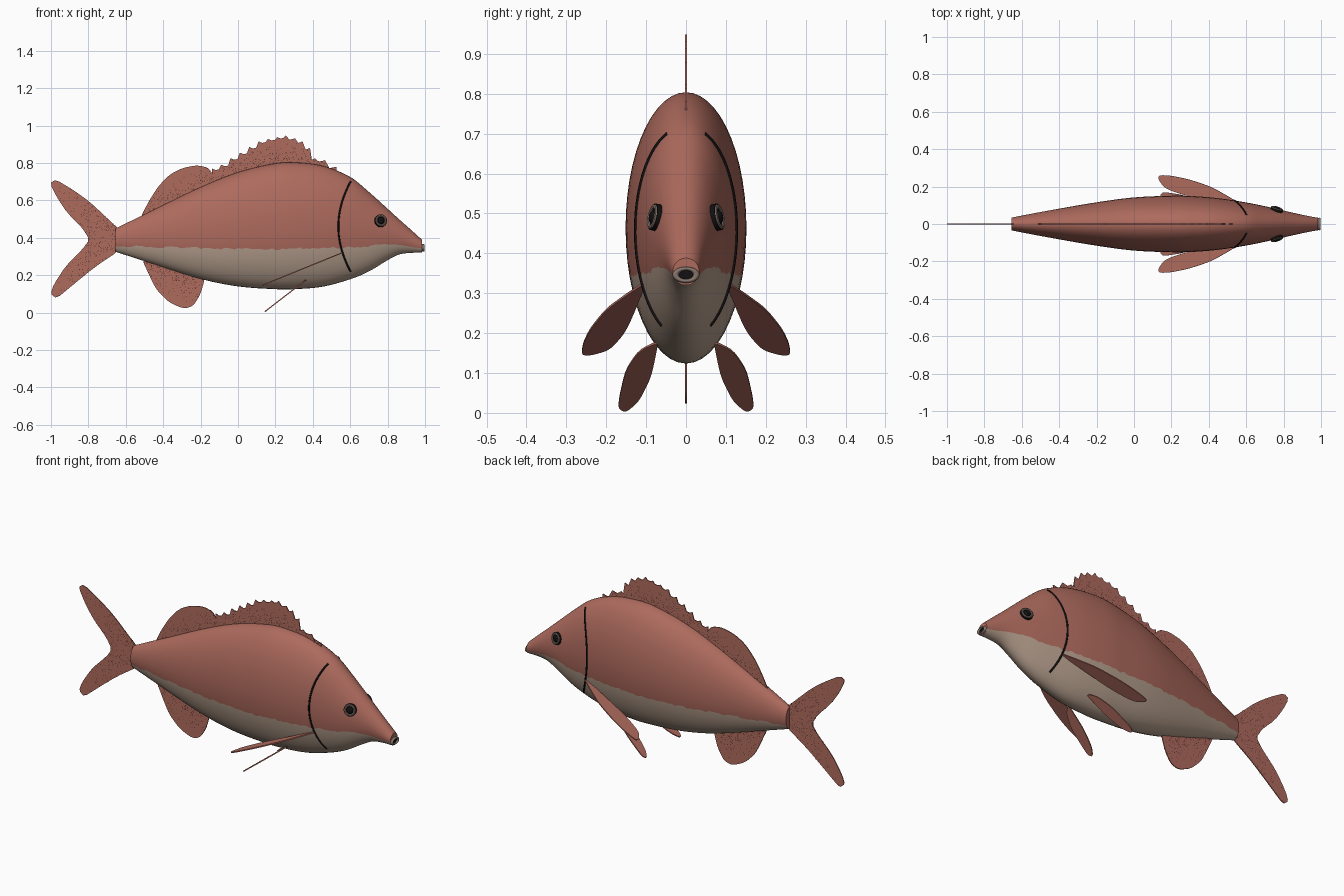
import bpy, math, random
from mathutils import Vector

random.seed(4)
if "Cube" in bpy.data.objects:
    bpy.data.objects.remove(bpy.data.objects["Cube"])


def material(name, r, g, b):
    m = bpy.data.materials.new(name)
    m.use_nodes = True
    m.diffuse_color = (r, g, b, 1)
    bsdf = m.node_tree.nodes["Principled BSDF"]
    bsdf.inputs["Base Color"].default_value = (r, g, b, 1)
    bsdf.inputs["Roughness"].default_value = 0.7
    return m


RED = material("dusty red", 0.42, 0.145, 0.11)
CREAM = material("belly cream", 0.47, 0.35, 0.27)
BLACK = material("black", 0.006, 0.005, 0.005)
GREY = material("warm grey", 0.24, 0.18, 0.15)
SPECK = material("dark speckle", 0.09, 0.03, 0.025)


def mesh_object(name, verts, faces, *mats):
    me = bpy.data.meshes.new(name)
    me.from_pydata(verts, [], faces)
    for m in mats:
        me.materials.append(m)
    ob = bpy.data.objects.new(name, me)
    bpy.context.collection.objects.link(ob)
    return ob


def select_only(ob):
    bpy.ops.object.select_all(action='DESELECT')
    ob.select_set(True)
    bpy.context.view_layer.objects.active = ob


def smooth(ob, angle=40):
    select_only(ob)
    bpy.ops.object.shade_smooth_by_angle(angle=math.radians(angle))


# Body sections: x, top z, bottom z, half width, colour line z
KEYS = [(-.655, .45, .325, .034, .357), (-.5, .525, .275, .064, .352),
        (-.2, .67, .18, .116, .345), (0, .75, .14, .142, .34),
        (.2, .798, .125, .151, .34), (.3, .803, .125, .15, .343),
        (.45, .785, .138, .138, .345), (.6, .725, .178, .115, .35),
        (.7, .645, .22, .095, .355), (.8, .555, .28, .072, .363),
        (.86, .5, .31, .058, .362), (.92, .447, .319, .045, .352),
        (.985, .388, .32, .033, .343)]


def section(x):
    """Smoothly interpolated top, bottom, half width and colour line."""
    i = max(k for k in range(len(KEYS) - 1) if k == 0 or KEYS[k][0] <= x)
    a, b = KEYS[i], KEYS[i + 1]
    p, q = KEYS[max(i - 1, 0)], KEYS[min(i + 2, len(KEYS) - 1)]
    d = b[0] - a[0]
    t = (x - a[0]) / d
    out = []
    for c in range(1, 5):
        m = (b[c] - p[c]) / (b[0] - p[0]) * d
        n = (q[c] - a[c]) / (q[0] - a[0]) * d
        s = t * t * (3 - 2 * t)
        out.append(a[c] + (b[c] - a[c]) * s + t * (1 - t) * ((1 - t) * m - t * n))
    return out


def side(x, z):
    """Half width of the body at a given height."""
    top, bottom, w, _ = section(x)
    t = (2 * z - top - bottom) / (top - bottom)
    return w * math.sqrt(max(0, 1 - t * t))


# Body: elliptical loft whose rings are split exactly on the ragged colour line
SECTIONS, UP, LOW = 90, 16, 9
HALF = UP + LOW
RING = 2 * HALF
verts, faces = [], []
for i in range(SECTIONS + 1):
    x = KEYS[0][0] + (KEYS[-1][0] - KEYS[0][0]) * i / SECTIONS
    top, bottom, w, line = section(x)
    zc, h = (top + bottom) / 2, (top - bottom) / 2
    if x < 0.8:
        line += random.uniform(-.006, .006)
    split = math.acos((line - zc) / h)
    angles = [split * k / UP for k in range(UP)]
    angles += [split + (math.pi - split) * k / LOW for k in range(LOW + 1)]
    angles += [-a for a in angles[-2:0:-1]]
    verts += [(x, w * math.sin(a), zc + h * math.cos(a)) for a in angles]
for i in range(SECTIONS):
    for k in range(RING):
        a, b = i * RING + k, i * RING + (k + 1) % RING
        faces.append((a, b, b + RING, a + RING))
faces.append(tuple(reversed(range(RING))))
faces.append(tuple(range(SECTIONS * RING, (SECTIONS + 1) * RING)))
body = mesh_object("body", verts, faces, RED, CREAM)
for f in body.data.polygons[:SECTIONS * RING]:
    f.material_index = int(UP <= f.index % RING < RING - UP)
smooth(body)


# Fins: thin plates cut from outlines
def rounded(pts, passes=2):
    for _ in range(passes):
        new = []
        for i, a in enumerate(pts):
            a, b = Vector(a), Vector(pts[(i + 1) % len(pts)])
            new += [a.lerp(b, .2), a.lerp(b, .8)]
        pts = new
    return pts


def fin(name, pts, thickness=.005):
    ob = mesh_object(name, pts, [tuple(range(len(pts)))], RED)
    mod = ob.modifiers.new("thickness", 'SOLIDIFY')
    mod.thickness = thickness
    mod.offset = 0
    return ob


def inside(outline, x, z):
    hit = False
    for i, (ax, az) in enumerate(outline):
        bx, bz = outline[i - 1]
        if (az > z) != (bz > z) and x < ax + (z - az) * (bx - ax) / (bz - az):
            hit = not hit
    return hit


def speckles(name, outline, count, closeness):
    """Tiny dark plates, denser where closeness is near zero."""
    xs, zs = zip(*outline)
    verts, faces = [], []
    for _ in range(count):
        x, z = random.uniform(min(xs), max(xs)), random.uniform(min(zs), max(zs))
        c = closeness(x, z)
        if c < 0 or random.random() < c or not inside(outline, x, z):
            continue
        for y in (-.0032, .0032):
            n = len(verts)
            r = .0028
            verts += [(x - r, y, z), (x, y, z - r), (x + r, y, z), (x, y, z + r)]
            faces.append((n, n + 1, n + 2, n + 3) if y < 0 else (n + 3, n + 2, n + 1, n))
    mesh_object(name, verts, faces, SPECK)


def median_fin(name, outline, count, closeness):
    outline = [tuple(p) for p in outline]
    fin(name, [(x, 0, z) for x, z in outline])
    speckles(name + "_speckles", outline, count, closeness)


def above(x, z):
    return (z - section(x)[0]) / .11


def below(x, z):
    return (section(x)[1] - z) / .15


# Spiny dorsal fin with a notch after each spine tip
tips = [(-.14, .77), (-.09, .79), (-.04, .825), (.01, .855), (.06, .885), (.11, .915),
        (.16, .928), (.21, .938), (.255, .948), (.305, .932), (.345, .915), (.385, .88),
        (.41, .825), (.465, .815), (.525, .78)]
edge = []
for a, b in zip(tips, tips[1:]):
    edge += [a, (a[0] + .4 * (b[0] - a[0]), min(a[1], b[1]) - .008),
             (a[0] + .75 * (b[0] - a[0]), min(a[1], b[1]) - .004)]
spiny = edge + [tips[-1], (.53, .72), (.3, .76), (.1, .74), (-.14, .66)]
median_fin("spiny_dorsal_fin", spiny, 1500, above)

median_fin("soft_dorsal_fin", rounded(
    [(-.53, .49), (-.48, .59), (-.43, .67), (-.37, .735), (-.3, .772), (-.22, .788),
     (-.16, .775), (-.135, .74), (-.14, .65), (-.35, .55)]), 700, above)
median_fin("anal_fin", rounded(
    [(-.52, .3), (-.475, .2), (-.435, .12), (-.37, .055), (-.29, .02), (-.24, .035),
     (-.205, .09), (-.185, .15), (-.17, .23), (-.35, .29)]), 600, below)
median_fin("tail_fin", rounded(
    [(-.63, .44), (-.7, .505), (-.79, .59), (-.88, .655), (-.975, .712), (-1.005, .69),
     (-.965, .61), (-.91, .53), (-.83, .45), (-.795, .39), (-.83, .34), (-.92, .25),
     (-.985, .15), (-1.002, .1), (-.97, .075), (-.88, .15), (-.77, .24), (-.63, .335)], 1),
    1300, lambda x, z: (-.65 - x) / .33)

# Paired fins: sloping leaf shapes given as x, y on a tilted plane
pectoral = [(.58, .1), (.5, .15), (.41, .2), (.29, .24), (.2, .258), (.135, .262),
            (.13, .24), (.165, .19), (.28, .15), (.45, .12)]
pelvic = [(.37, .07), (.34, .118), (.275, .152), (.19, .167), (.155, .17),
          (.14, .152), (.176, .118), (.254, .088), (.33, .075)]
for label, s in (("left", 1), ("right", -1)):
    fin(label + "_pectoral_fin",
        [(x, s * y, .15 + .407 * (x - .14)) for x, y in rounded(pectoral)], .006)
    fin(label + "_pelvic_fin",
        [(x, s * y, .01 + .77 * (x - .15)) for x, y in rounded(pelvic)], .006)

    # Gill line following the body surface
    cu = bpy.data.curves.new(label + "_gill_line", 'CURVE')
    cu.dimensions = '3D'
    cu.bevel_depth = .005
    cu.bevel_resolution = 1
    cu.materials.append(BLACK)
    sp = cu.splines.new('POLY')
    sp.points.add(30)
    for i, p in enumerate(sp.points):
        z = .22 + .48 * i / 30
        x = .537 + .065 * ((z - .46) / .24) ** 2
        p.co = (x, s * side(x, z), z, 1)
    gill = bpy.data.objects.new(label + "_gill_line", cu)
    bpy.context.collection.objects.link(gill)
    select_only(gill)
    bpy.ops.object.convert(target='MESH')

    # Eye: dark socket, pale ring and domed pupil, set along the surface normal
    x, z, e = .762, .49, .01
    normal = Vector((side(x - e, z) - side(x + e, z), s * 2 * e,
                     side(x, z - e) - side(x, z + e))).normalized()
    spot = Vector((x, s * side(x, z), z))
    turn = normal.to_track_quat('Z', 'Y').to_euler()

    def eye_part(name, mat):
        ob = bpy.context.object
        ob.name = label + name
        ob.data.materials.append(mat)
        smooth(ob)

    bpy.ops.mesh.primitive_cylinder_add(vertices=32, radius=.034, depth=.02,
                                        location=spot, rotation=turn)
    eye_part("_eye_socket", BLACK)
    bpy.ops.mesh.primitive_torus_add(major_radius=.026, minor_radius=.006, major_segments=32,
                                     minor_segments=8, location=spot + normal * .009,
                                     rotation=turn)
    eye_part("_eye_ring", GREY)
    bpy.ops.mesh.primitive_uv_sphere_add(segments=24, ring_count=12, radius=.018,
                                         location=spot + normal * .008, rotation=turn)
    bpy.context.object.scale.z = .6
    eye_part("_pupil", BLACK)

# Mouth: oval lips around a dark opening
bpy.ops.mesh.primitive_torus_add(major_radius=.026, minor_radius=.008, major_segments=32,
                                 minor_segments=10, location=(.99, 0, .346),
                                 rotation=(0, math.pi / 2, 0))
lips = bpy.context.object
lips.name = "lips"
lips.scale.x = .6
lips.data.materials.append(GREY)
smooth(lips)
bpy.ops.mesh.primitive_cylinder_add(vertices=32, radius=.024, depth=.01,
                                    location=(.985, 0, .346), rotation=(0, math.pi / 2, 0))
mouth = bpy.context.object
mouth.name = "mouth_opening"
mouth.scale.x = .6
mouth.data.materials.append(BLACK)
